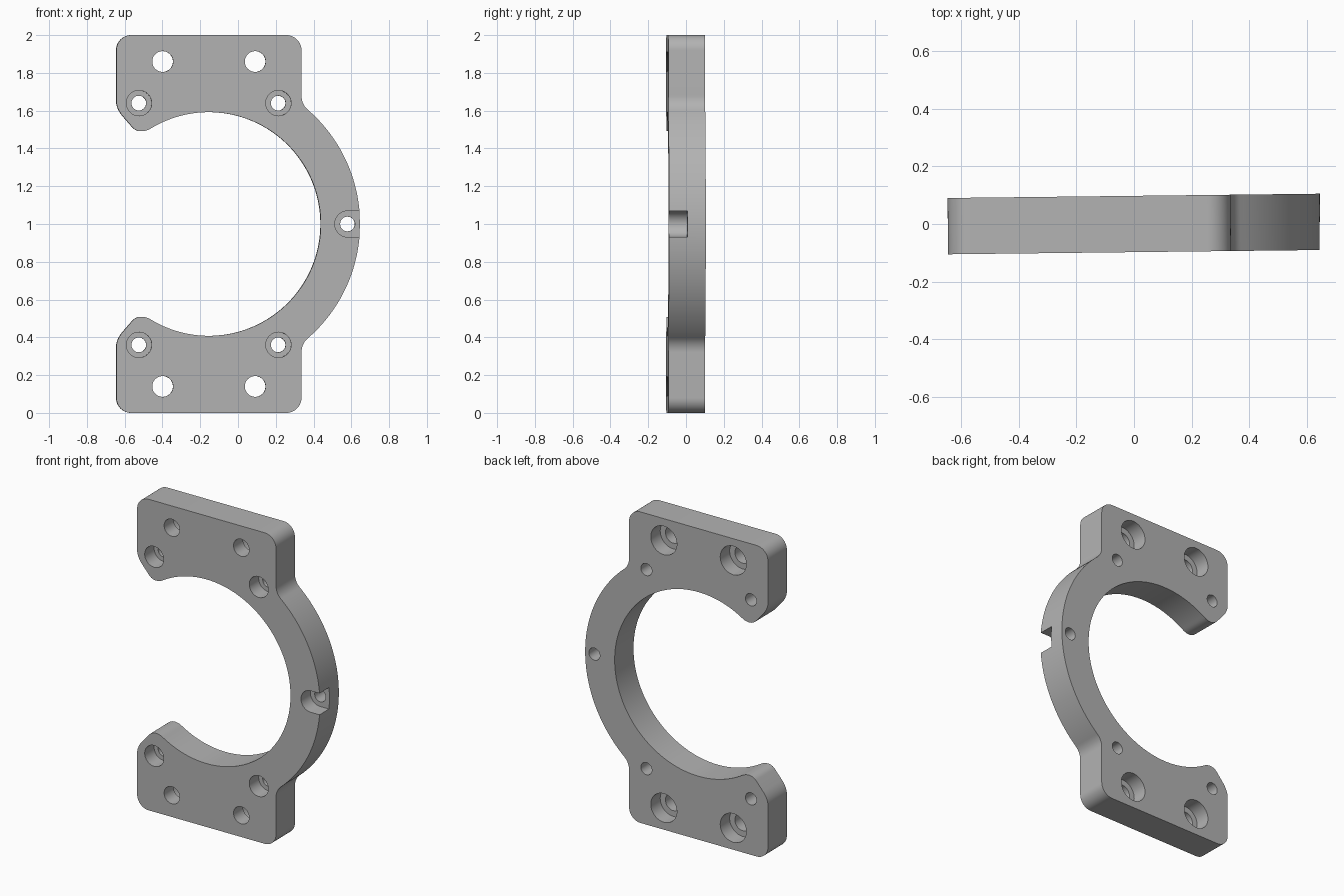
import bpy, bmesh, math
from mathutils import Vector

if "Cube" in bpy.data.objects:
    bpy.data.objects.remove(bpy.data.objects["Cube"])

CX, CZ = -0.155, 1.0          # ring centre
R_IN, R_OUT = 0.592, 0.80     # ring radii
HALF_T = 0.0975               # half thickness
YAW = 0.0116                  # slight turn of the plate about z

grey = bpy.data.materials.new("grey_metal")
grey.diffuse_color = (0.45, 0.45, 0.45, 1)
grey.use_nodes = True
grey.node_tree.nodes["Principled BSDF"].inputs["Base Color"].default_value = grey.diffuse_color


def arc(x, z, r, a0, a1, n):
    return [(x + r * math.cos(math.radians(a0 + (a1 - a0) * i / n)),
             z + r * math.sin(math.radians(a0 + (a1 - a0) * i / n))) for i in range(n + 1)]


def circle(x, z, r, n=48):
    return arc(x, z, r, 0, 360, n)[:-1]


def fillet(a, corner, b, n=10):
    """Rounded corner from a to b, as a rational curve close to a circle."""
    a, c, b = Vector(a), Vector(corner), Vector(b)
    w = math.sin((a - c).angle(b - c) / 2)
    pts = []
    for i in range(n + 1):
        t = i / n
        k0, k1, k2 = (1 - t) ** 2, 2 * w * t * (1 - t), t * t
        pts.append(tuple((a * k0 + c * k1 + b * k2) / (k0 + k1 + k2)))
    return pts


def prisms(name, parts):
    """Extrude each (outline, y0, y1) along y into one object."""
    bm = bmesh.new()
    for outline, y0, y1 in parts:
        face = bm.faces.new([bm.verts.new((x, y0, z)) for x, z in outline])
        ext = bmesh.ops.extrude_face_region(bm, geom=[face])["geom"]
        verts = [v for v in ext if isinstance(v, bmesh.types.BMVert)]
        bmesh.ops.translate(bm, verts=verts, vec=(0, y1 - y0, 0))
    bmesh.ops.recalc_face_normals(bm, faces=bm.faces)
    me = bpy.data.meshes.new(name)
    bm.to_mesh(me)
    bm.free()
    me.materials.append(grey)
    ob = bpy.data.objects.new(name, me)
    bpy.context.collection.objects.link(ob)
    return ob


# Upper half of the outline (z relative to the centre), then mirrored
half = arc(CX, 0, R_OUT, 0, 49.1, 40)
half += fillet(half[-1], (0.335, 0.634), (0.335, 0.68))
half += fillet((0.335, 0.92), (0.335, 1.0), (0.255, 1.0))
half += fillet((-0.565, 1.0), (-0.645, 1.0), (-0.645, 0.92))
half += fillet((-0.645, 0.65), (-0.645, 0.611), (-0.61, 0.57))
inner = arc(CX, 0, R_IN, 121.6, 0, 80)
half += fillet((-0.56, 0.512), (-0.523, 0.469), inner[0])
half += inner[1:]
lower = [(x, -z) for x, z in half[1:-1]][::-1]
plate = prisms("bracket_plate", [([(x, z + CZ) for x, z in half + lower], -HALF_T, HALF_T)])

# Hole layout
big = [(x, CZ + s * 0.86) for x in (-0.40, 0.09) for s in (-1, 1)]
small = [(x, CZ + s * 0.64) for x in (-0.525, 0.213) for s in (-1, 1)]
side = (0.58, CZ)

# Counterbores: big ones from the back, small ones from the front, open slot at the side
slot = arc(*side, 0.069, 90, 270, 24) + [(0.8, CZ - 0.069), (0.8, CZ + 0.069)]
bores = [(circle(x, z, 0.092), 0.0, 0.3) for x, z in big]
bores += [(circle(x, z, 0.067), -0.3, 0.0) for x, z in small]
bores += [(slot, -0.3, 0.0)]
# Through holes
holes = [(circle(x, z, 0.055), -0.4, 0.4) for x, z in big]
holes += [(circle(x, z, 0.039), -0.4, 0.4) for x, z in small + [side]]

cutters = [prisms("counterbore_cutter", bores), prisms("hole_cutter", holes)]
for cutter in cutters:
    cutter.hide_render = True
    mod = plate.modifiers.new(cutter.name, "BOOLEAN")
    mod.operation, mod.solver, mod.object = "DIFFERENCE", "EXACT", cutter

# Apply the cuts and remove the cutters
dg = bpy.context.evaluated_depsgraph_get()
cut_mesh = bpy.data.meshes.new_from_object(plate.evaluated_get(dg))
plate.modifiers.clear()
plate.data = cut_mesh
for cutter in cutters:
    bpy.data.objects.remove(cutter)

plate.rotation_euler.z = YAW
bpy.context.view_layer.objects.active = plate
plate.select_set(True)
bpy.ops.object.shade_smooth_by_angle(angle=math.radians(30))
